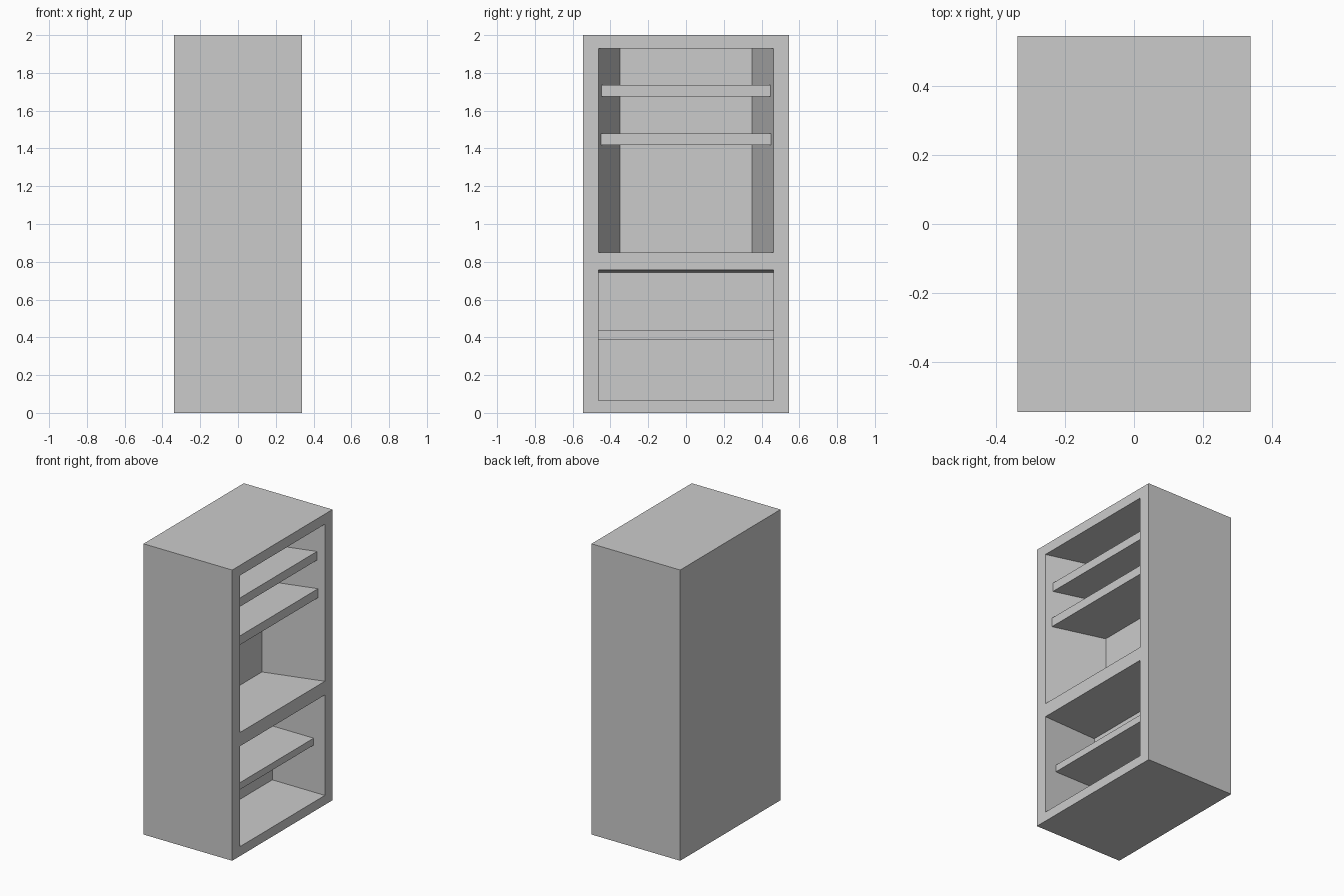
import bpy
import bmesh

default = bpy.data.objects.get("Cube")
if default:
    bpy.data.objects.remove(default, do_unlink=True)

grey = bpy.data.materials.new("plain grey")
grey.use_nodes = True
colour = (0.6, 0.6, 0.6, 1)
grey.diffuse_color = colour
grey.node_tree.nodes["Principled BSDF"].inputs["Base Color"].default_value = colour

FRONT, BACK = 0.3375, -0.0625      # open side and recess back wall, along x
OPEN_HALF, BACK_HALF = 0.462, 0.35


def loft(name, x0, half0, z0, x1, half1, z1):
    """Solid between two upright rectangles at x0 and x1."""
    bm = bmesh.new()
    rings = []
    for x, half, (low, high) in ((x0, half0, z0), (x1, half1, z1)):
        corners = ((-half, low), (half, low), (half, high), (-half, high))
        rings.append([bm.verts.new((x, y, z)) for y, z in corners])
    a, b = rings
    bm.faces.new(a)
    bm.faces.new(b)
    for i in range(4):
        j = (i + 1) % 4
        bm.faces.new((a[i], a[j], b[j], b[i]))
    bmesh.ops.recalc_face_normals(bm, faces=bm.faces)
    mesh = bpy.data.meshes.new(name)
    bm.to_mesh(mesh)
    bm.free()
    mesh.materials.append(grey)
    obj = bpy.data.objects.new(name, mesh)
    bpy.context.collection.objects.link(obj)
    return obj


def tapered_half(x):
    """Half width of the upper recess at depth x."""
    t = (FRONT - x) / (FRONT - BACK)
    return OPEN_HALF + (BACK_HALF - OPEN_HALF) * t


# Cabinet block
cabinet = loft("cabinet_body", -FRONT, 0.545, (0, 2), FRONT, 0.545, (0, 2))

# Upper recess narrows towards its back; lower recess has a sloping ceiling
over = FRONT + 0.04
upper_z = (0.85, 1.93)
cutters = [
    loft("upper_recess_cutter", BACK, BACK_HALF, upper_z, over, tapered_half(over), upper_z),
    loft("lower_recess_cutter", BACK, OPEN_HALF, (0.065, 0.744), over, OPEN_HALF, (0.065, 0.757)),
]
for cutter in cutters:
    cutter.hide_render = True
    cut = cabinet.modifiers.new("recess", 'BOOLEAN')
    cut.operation = 'DIFFERENCE'
    cut.solver = 'EXACT'
    cut.object = cutter

# Bake the recesses and drop the cutters
graph = bpy.context.evaluated_depsgraph_get()
baked = bpy.data.meshes.new_from_object(cabinet.evaluated_get(graph))
cabinet.modifiers.clear()
cabinet.data = baked
for cutter in cutters:
    bpy.data.objects.remove(cutter, do_unlink=True)

# Upper shelves follow the tapered walls
for name, edge, z in (("top_shelf", 0.2875, (1.675, 1.735)),
                      ("middle_shelf", 0.2945, (1.418, 1.48))):
    loft(name, BACK, BACK_HALF, z, edge, tapered_half(edge), z)

# Lower shelf
shelf_z = (0.388, 0.436)
loft("lower_shelf", BACK, OPEN_HALF, shelf_z, 0.2525, OPEN_HALF, shelf_z)
